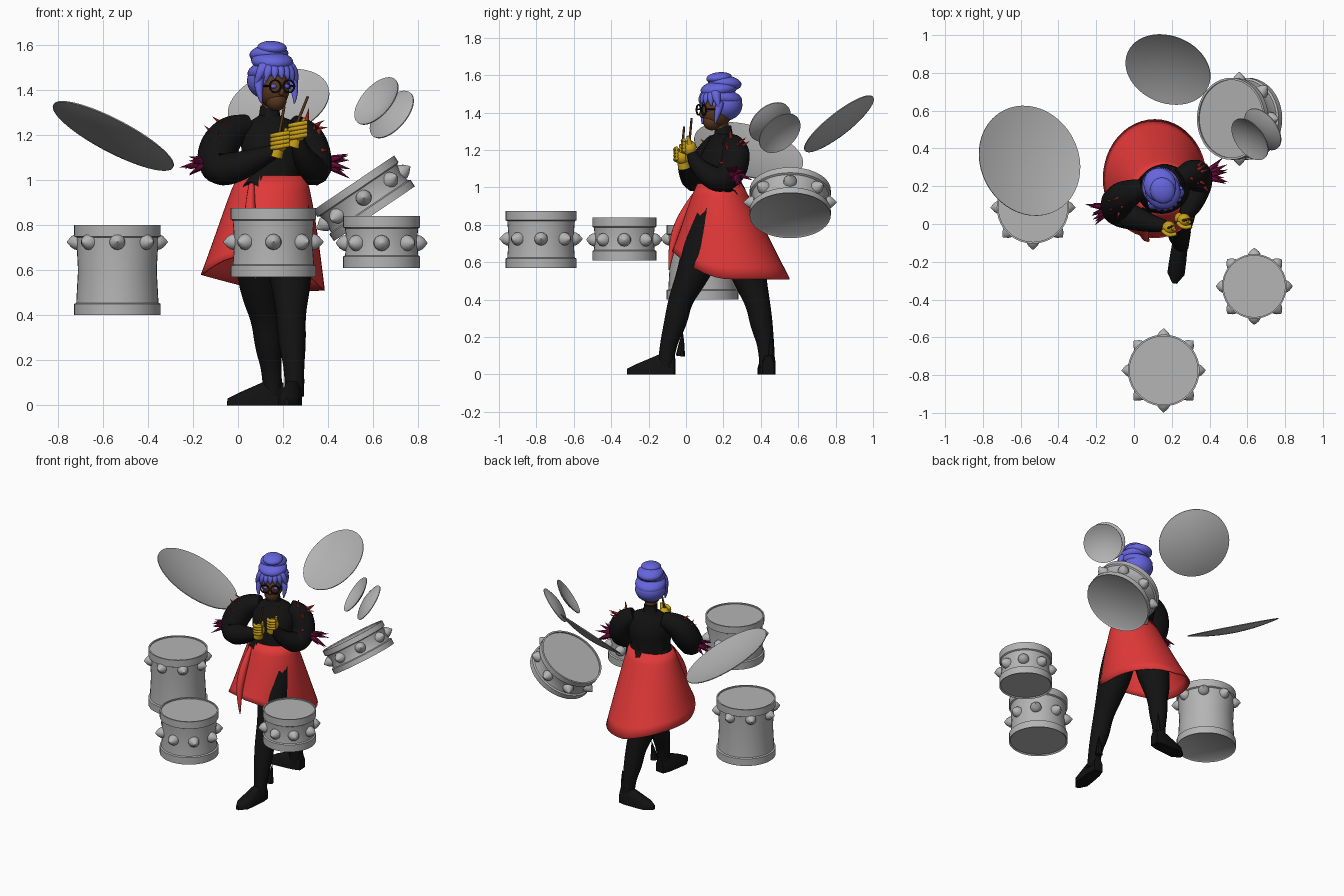
import bpy, bmesh, math, random
from math import sin, cos, pi, radians
from mathutils import Vector, Matrix

random.seed(4)
cube = bpy.data.objects.get("Cube")
if cube:
    bpy.data.objects.remove(cube)
made = []


def material(name, r, g, b):
    m = bpy.data.materials.new(name)
    m.use_nodes = True
    m.diffuse_color = (r, g, b, 1)
    m.node_tree.nodes["Principled BSDF"].inputs["Base Color"].default_value = (r, g, b, 1)
    return m


grey = material("drum grey", .46, .46, .46)
black = material("cloth black", .006, .006, .006)
red = material("skirt red", .76, .04, .04)
blue = material("hair blue", .13, .13, .72)
gold = material("glove gold", .6, .36, .01)
skin = material("skin brown", .1, .04, .015)
magenta = material("feather magenta", .2, .005, .055)
wood = material("stick brown", .09, .035, .01)


def finish(name, data, mat):
    if isinstance(data, bmesh.types.BMesh):
        bm, data = data, bpy.data.meshes.new(name)
        bmesh.ops.recalc_face_normals(bm, faces=bm.faces)
        bm.to_mesh(data)
        bm.free()
    ob = bpy.data.objects.new(name, data)
    data.materials.append(mat)
    bpy.context.collection.objects.link(ob)
    made.append(ob)
    return ob


def frame(loc, axis=(0, 0, 1)):
    turn = Vector(axis).to_track_quat('Z', 'Y').to_matrix().to_4x4()
    return Matrix.Translation(loc) @ turn


def bridge(bm, rings):
    n = len(rings[0])
    for a, b in zip(rings, rings[1:]):
        for i in range(n):
            j = (i + 1) % n
            bm.faces.new((a[i], a[j], b[j], b[i]))


def lathe(bm, profile, mat, seg=40):
    rings = [[bm.verts.new(mat @ Vector((r * cos(i * 2 * pi / seg), r * sin(i * 2 * pi / seg), z)))
              for i in range(seg)] for r, z in profile]
    bridge(bm, rings)
    bm.faces.new(rings[0])
    bm.faces.new(rings[-1])


def loft(name, rings, mat, turn=0, hem=None, seg=48, caps=True):
    # stacked ellipses (x, y, z, rx, ry); hem shifts heights by angle and level
    bm = bmesh.new()
    levels = []
    for k, (x, y, z, rx, ry) in enumerate(rings):
        t = k / (len(rings) - 1)
        ring = []
        for i in range(seg):
            a = i * 2 * pi / seg
            p = Matrix.Rotation(turn, 3, 'Z') @ Vector((rx * cos(a), ry * sin(a), 0))
            dz = hem(a, t) if hem else 0
            ring.append(bm.verts.new(p + Vector((x, y, z + dz))))
        levels.append(ring)
    bridge(bm, levels)
    if caps:
        bm.faces.new(levels[0])
        bm.faces.new(levels[-1])
    return finish(name, bm, mat)


def tube(name, points, mat):
    # rounded limb through (x, y, z, radius)
    cu = bpy.data.curves.new(name, 'CURVE')
    cu.dimensions = '3D'
    cu.bevel_depth, cu.bevel_resolution, cu.use_fill_caps = 1, 4, True
    sp = cu.splines.new('NURBS')
    sp.points.add(len(points) - 1)
    for p, (x, y, z, r) in zip(sp.points, points):
        p.co, p.radius = (x, y, z, 1), r
    sp.order_u, sp.use_endpoint_u, sp.resolution_u = 3, True, 6
    tmp = bpy.data.objects.new(name + " path", cu)
    bpy.context.collection.objects.link(tmp)
    deps = bpy.context.evaluated_depsgraph_get()
    mesh = bpy.data.meshes.new_from_object(tmp.evaluated_get(deps))
    bpy.data.objects.remove(tmp)
    mesh.materials.clear()
    return finish(name, mesh, mat)


def ball(name, loc, size, mat, base=Matrix()):
    bm = bmesh.new()
    m = base @ Matrix.Translation(loc) @ Matrix.Diagonal((*size, 1))
    bmesh.ops.create_uvsphere(bm, u_segments=24, v_segments=14, radius=1, matrix=m)
    return finish(name, bm, mat)


def cone(bm, loc, axis, r, length, seg=8):
    lathe(bm, [(r, 0), (r * .6, length * .5), (r * .03, length)], frame(loc, axis), seg)


# Drums with rims and a ring of studs
def drum(name, loc, r, h, stud_z, axis=(0, 0, 1), band=.05):
    bm, base = bmesh.new(), frame(loc, axis)
    b, w = band, r * .95
    lathe(bm, [(w, .008), (r, 0), (r, b), (w, b + .005), (r * .91, h * .5), (w, h - b - .005),
               (r, h - b), (r, h), (w, h), (w, h - .008)], base)
    finish(name, bm, grey)
    bm = bmesh.new()
    for i in range(8):
        m = base @ Matrix.Rotation(i * pi / 4, 4, 'Z') @ Matrix.Translation((r * .9, 0, stud_z))
        lathe(bm, [(.036, 0), (.034, .016), (.024, .032), (.002, r * .1 + .032)],
              m @ Matrix.Rotation(pi / 2, 4, 'Y'), 14)
    finish(name + "_studs", bm, grey)


drum("front_drum", (.157, -.775, .57), .19, .305, .155)
drum("left_drum", (.637, -.33, .61), .171, .23, .11)
drum("tall_drum", (-.535, .088, .4), .192, .4, .325)
drum("tilted_drum", (.605, .557, .85), .217, .165, .085, (-.56, 0, .83), .035)


# Cymbals as thin shallow bowls
def cymbal(name, loc, r, axis, depth=.035):
    bm, steps = bmesh.new(), 8
    curve = [(max(r * i / steps, .002), depth * ((i / steps) ** 2 - .5)) for i in range(steps + 1)]
    lathe(bm, curve + [(a, z + .005) for a, z in reversed(curve)], frame(loc, axis), 48)
    finish(name, bm, grey)


cymbal("right_cymbal", (-.562, .33, 1.178), .3, (.45, .24, .86))
cymbal("back_cymbal", (.185, .83, 1.325), .232, (-.25, -.6, .76))
hat = Vector((-.65, -.5, .57))
centre = Vector((.648, .475, 1.32))
cymbal("hat_upper", centre + hat * .035, .127, hat, .03)
cymbal("hat_lower", centre - hat * .035, .127, -hat, .03)

# Torso, pointed jacket hem and collar
TURN = radians(20)
loft("jacket", [(.14, .2, 1.33, .04, .042), (.14, .2, 1.285, .047, .05), (.15, .2, 1.26, .1, .07),
                (.15, .2, 1.2, .145, .1), (.155, .185, 1.12, .14, .13), (.15, .18, 1.03, .125, .115),
                (.15, .18, .965, .165, .135)], black, TURN,
     lambda a, t: .03 * (abs((a * 5 / pi) % 2 - 1) * 2 - 1) if t == 1 else 0)


# Skirt with a hem that rises at the front
def skirt_hem(a, t):
    return t * t * (.15 * max(0, -sin(a)) ** 2 + .07 * max(0, -cos(a)))


rings = []
for i in range(9):
    t = i / 8
    flare = t ** .8
    wave = t ** 1.4
    rings.append((.15 - .04 * t, .18 + .06 * wave, 1.02 - .51 * t,
                  .15 + .125 * flare, .12 + .195 * (.5 * t + .5 * flare)))
skirt = loft("skirt", rings, red, 0, skirt_hem, caps=False)
mod = skirt.modifiers.new("thickness", 'SOLIDIFY')
mod.thickness = .008
tube("skirt_tie", [(.06, .06, .98, .012), (.05, -.02, .85, .03), (.06, -.08, .68, .02),
                   (.08, -.09, .56, .003)], red)

# Legs and boots
tube("front_leg", [(.22, .16, .9, .1), (.225, .1, .7, .115), (.235, .03, .52, .085),
                   (.235, -.03, .4, .064), (.24, -.055, .28, .062), (.25, -.1, .15, .042),
                   (.25, -.11, .04, .042)], black)
tube("back_leg", [(.1, .22, .9, .1), (.095, .3, .66, .115), (.1, .345, .5, .088),
                  (.125, .385, .38, .065), (.135, .405, .26, .06), (.15, .43, .15, .042),
                  (.155, .435, .04, .042)], black)


def boot(name, heel, toe):
    h, t = Vector(heel), Vector(toe)
    bm = bmesh.new()
    d = (t - h).normalized()
    m = Matrix.Translation(h) @ Matrix.Rotation(math.atan2(d.y, d.x), 4, 'Z')
    n = (t - h).length
    for u, w, top in ((0, .03, .1), (.2, .042, .12), (.5, .045, .085), (.8, .046, .055), (1, .012, .03)):
        for y, z in ((-w, 0), (w, 0), (w, top * .6), (w * .4, top), (-w * .4, top), (-w, top * .6)):
            bm.verts.new(m @ Vector((u * n, y, z)))
    bmesh.ops.convex_hull(bm, input=bm.verts)
    finish(name, bm, black)


boot("front_boot", (.25, -.06, 0), (.215, -.315, 0))
boot("back_boot", (.2, .44, 0), (-.047, .425, 0))
bm = bmesh.new()
cone(bm, (.27, -.03, .1), (.1, .1, 1), .025, .13)
cone(bm, (.17, .45, .1), (.1, .05, 1), .025, .13)
finish("boot_fins", bm, black)

# Puffed sleeves
tube("right_sleeve", [(.05, .19, 1.24, .05), (-.04, .16, 1.22, .08), (-.1, .11, 1.12, .088),
                      (-.09, .06, 1.04, .075), (.01, .03, 1.06, .066), (.1, 0, 1.1, .045),
                      (.17, -.01, 1.13, .03)], black)
tube("left_sleeve", [(.24, .24, 1.24, .05), (.3, .27, 1.21, .075), (.345, .26, 1.1, .078),
                     (.34, .19, 1.03, .07), (.31, .11, 1.07, .058), (.275, .05, 1.13, .04),
                     (.265, .03, 1.18, .03)], black)

# Shoulder spikes and elbow feathers
spikes, feathers = bmesh.new(), bmesh.new()
for top, elbow, out in (((-.01, .17, 1.22), (-.09, .1, 1.1), (-1, -.45, .5)),
                        ((.28, .25, 1.22), (.34, .25, 1.1), (1, .25, .4))):
    top, elbow, out = Vector(top), Vector(elbow), Vector(out)
    for i in range(9):
        d = (out + Vector((random.uniform(-.8, .8), random.uniform(-1, 1), random.uniform(-.4, .9)))).normalized()
        cone(spikes, top.lerp(elbow, i / 10) + d * .06, d, .011, random.uniform(.04, .075))
    for i in range(12):
        d = Vector((out.x, out.y + random.uniform(-.7, .7), random.uniform(-.9, .3)))
        cone(feathers, elbow + out * .03 - Vector((0, 0, .03)), d, .02, random.uniform(.1, .15))
finish("shoulder_spikes", spikes, red)
finish("elbow_feathers", feathers, magenta)

# Gloved hands and sticks
for side, p, lean in (("right", Vector((.185, -.02, 1.165)), .02), ("left", Vector((.265, .02, 1.21)), .045)):
    ball(side + "_fist", p, (.036, .036, .042), gold)
    tube(side + "_cuff", [(p.x - .02, p.y + .01, p.z - .06, .034), (p.x, p.y, p.z, .026)], gold)
    for i in range(4):
        z = p.z - .024 + i * .018
        tube(side + "_finger", [(p.x - .035, p.y - .01, z, .01), (p.x - .01, p.y - .052, z + .006, .012),
                                (p.x + .04, p.y - .03, z + .014, .01)], gold)
    tube(side + "_thumb", [(p.x + .02, p.y, p.z + .02, .014), (p.x + .03, p.y - .01, p.z + .065, .008)], gold)
    tube(side + "_stick", [(p.x - lean, p.y - .01, p.z - .06, .007),
                           (p.x + lean, p.y + .01, p.z + .16, .006)], wood)

# Head, glasses and eyes, turned toward the left
head = Matrix.Translation((.152, .175, 1.405)) @ Matrix.Rotation(radians(25), 4, 'Z')
ball("face", (0, -.01, 0), (.07, .085, .085), skin, head)
ball("jaw", (0, -.04, -.05), (.047, .05, .05), skin, head)
ball("nose", (0, -.098, -.015), (.011, .015, .018), skin, head)
tube("neck", [(.14, .2, 1.28, .036), (.15, .18, 1.38, .04)], skin)
for s in (-1, 1):
    bm = bmesh.new()
    rim = frame((s * .033, -.103, .01), (0, 1, 0))
    lathe(bm, [(.024, -.004), (.03, -.004), (.03, .004), (.024, .004), (.024, -.004)], head @ rim, 24)
    bmesh.ops.delete(bm, geom=[f for f in bm.faces if len(f.verts) > 4], context='FACES')
    finish("glasses_rim", bm, black)
    ball("eye", (s * .031, -.082, .01), (.016, .01, .01), blue, head)
    ends = [head @ Vector((s * .062, y, .012)) for y in (-.1, .0)]
    tube("glasses_arm", [(*e, .004) for e in ends], black)

# Piled hair with fringe and loose locks
ball("hair_cap", (0, .03, .035), (.1, .1, .085), blue, head)
for z, y, r, h, tilt in ((.075, .01, .108, .05, -.15), (.12, .015, .1, .045, .12),
                         (.155, .02, .092, .042, -.1), (.18, .02, .07, .03, .1)):
    ball("hair_coil", (0, y, z), (r * .93, r, h), blue, head @ Matrix.Rotation(tilt, 4, 'X'))
for i in range(7):
    u = i / 3 - 1
    path = [((u * .05, -.04, .1), .03), ((u * .085, -.1 + .04 * u * u, .085), .026),
            ((u * .1, -.1 + .06 * u * u, .045 - .03 * u * u), .004)]
    tube("fringe_lock", [(*(head @ Vector(p)), r) for p, r in path], blue)
for s in (-1, 1):
    path = [((s * .08, -.03, .05), .022), ((s * .092, -.05, -.01), .02), ((s * .08, -.06, -.065), .003)]
    tube("side_lock", [(*(head @ Vector(p)), r) for p, r in path], blue)

# Smooth shading with crisp edges
bpy.ops.object.select_all(action='DESELECT')
for ob in made:
    ob.select_set(True)
bpy.context.view_layer.objects.active = made[0]
bpy.ops.object.shade_smooth_by_angle(angle=radians(40))
